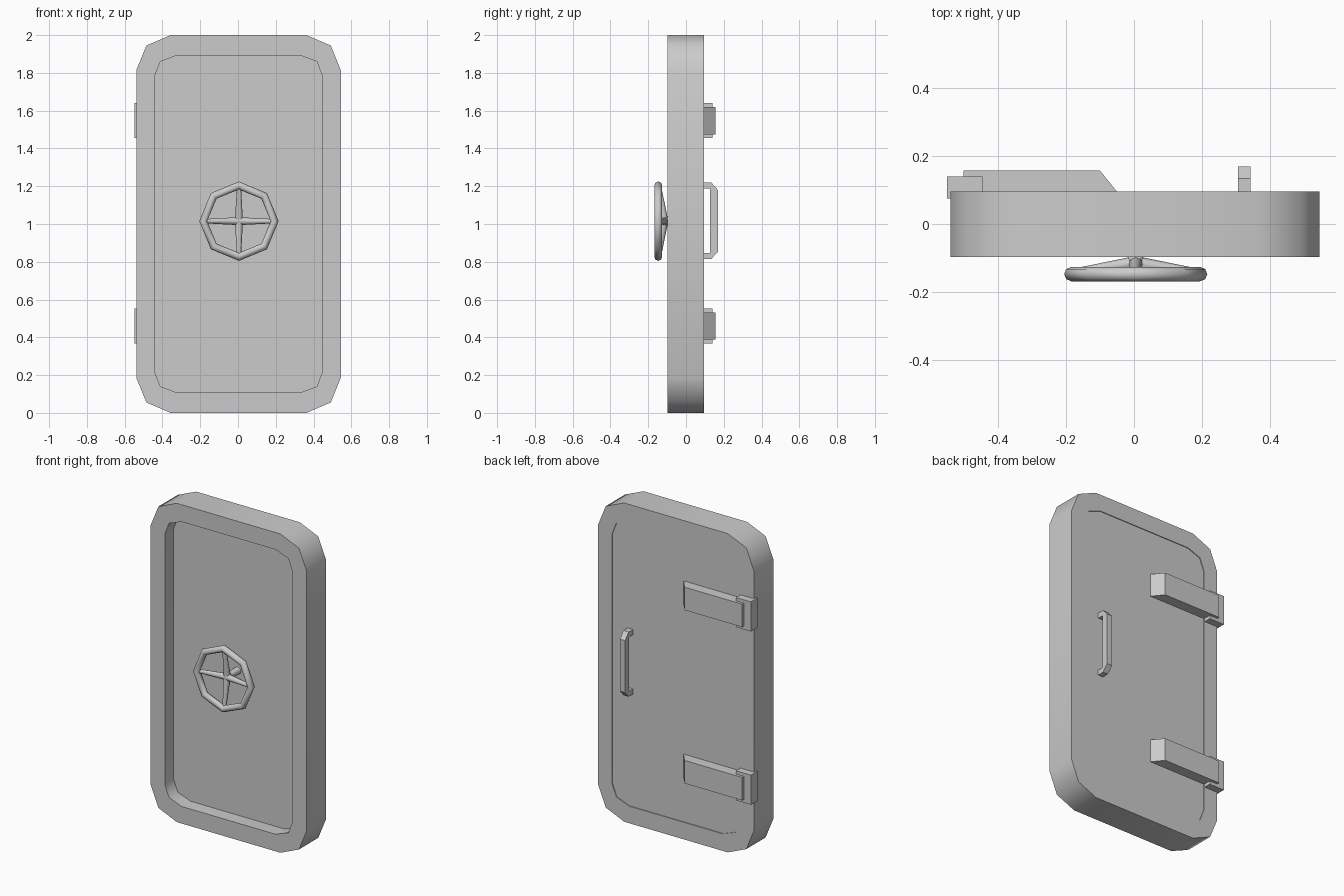
import bpy, bmesh, math
from mathutils import Vector

if "Cube" in bpy.data.objects:
    bpy.data.objects.remove(bpy.data.objects["Cube"])

grey = bpy.data.materials.new("painted steel grey")
grey.diffuse_color = (0.6, 0.6, 0.6, 1)
grey.use_nodes = True
grey.node_tree.nodes["Principled BSDF"].inputs["Base Color"].default_value = grey.diffuse_color


def finish(bm, name, smooth=None):
    bmesh.ops.recalc_face_normals(bm, faces=bm.faces)
    me = bpy.data.meshes.new(name)
    bm.to_mesh(me)
    bm.free()
    me.materials.append(grey)
    ob = bpy.data.objects.new(name, me)
    bpy.context.collection.objects.link(ob)
    if smooth:
        bpy.ops.object.select_all(action='DESELECT')
        ob.select_set(True)
        bpy.context.view_layer.objects.active = ob
        bpy.ops.object.shade_smooth_by_angle(angle=math.radians(smooth))
    return ob


def prism(name, points, offset):
    """Closed profile of 3D points swept by an offset."""
    bm = bmesh.new()
    a = [bm.verts.new(p) for p in points]
    b = [bm.verts.new(Vector(p) + Vector(offset)) for p in points]
    n = len(a)
    bm.faces.new(a)
    bm.faces.new(b[::-1])
    for i in range(n):
        bm.faces.new((a[i], a[(i + 1) % n], b[(i + 1) % n], b[i]))
    return finish(bm, name)


def outline(corner):
    """Mirror one corner's three points into a full rounded rectangle."""
    pts = []
    for sx, sz in ((1, 1), (-1, 1), (-1, -1), (1, -1)):
        part = corner if sx * sz > 0 else corner[::-1]
        pts += [(CX + sx * x, 1 + sz * z) for x, z in part]
    return pts


def tube(name, start, end, r1, r2, sides=8):
    bm = bmesh.new()
    d = Vector(end) - Vector(start)
    bmesh.ops.create_cone(bm, cap_ends=True, segments=sides,
                          radius1=r1, radius2=r2, depth=d.length)
    bm.transform(d.to_track_quat('Z', 'Y').to_matrix().to_4x4())
    bmesh.ops.translate(bm, verts=bm.verts, vec=(Vector(start) + Vector(end)) / 2)
    return finish(bm, name, 50)


CX = 0.003
FRONT, BACK = -0.097, 0.095
outer = outline([(0.541, 0.815), (0.488, 0.945), (0.36, 1.0)])
inner = outline([(0.443, 0.785), (0.414, 0.86), (0.325, 0.893)])

# Door frame: ring with chamfered corners
bm = bmesh.new()
loops = [[bm.verts.new((x, y, z)) for x, z in ring]
         for ring, y in ((outer, FRONT), (outer, BACK), (inner, BACK), (inner, FRONT))]
for k in range(4):
    a, b = loops[k], loops[(k + 1) % 4]
    for i in range(12):
        j = (i + 1) % 12
        bm.faces.new((a[i], a[j], b[j], b[i]))
finish(bm, "door_frame", 60)

# Door panel, recessed deeply in front and slightly behind
prism("door_panel", [(x, -0.01, z) for x, z in inner], (0, BACK - 0.005 + 0.01, 0))

# Hinges: strap with sloped tip and knuckle block
for name, z in (("lower", 0.46), ("upper", 1.547)):
    strap = [(-0.5, 0.08), (-0.5, 0.157), (-0.1, 0.157), (-0.046, 0.09), (-0.046, 0.08)]
    prism(name + "_hinge_strap", [(x, y, z - 0.072) for x, y in strap], (0, 0, 0.144))
    block = [(-0.549, 0.075), (-0.549, 0.14), (-0.445, 0.14), (-0.445, 0.075)]
    prism(name + "_hinge_block", [(x, y, z - 0.093) for x, y in block], (0, 0, 0.186))

# Pull handle on the back
half = [(0.085, 0.17), (0.085, 0.203), (0.133, 0.203), (0.169, 0.163)]
bar = half + [(y, -z) for y, z in half[::-1]] + [(0.128, -0.17), (0.128, 0.17)]
prism("pull_handle", [(0.305, y, 1.017 + z) for y, z in bar], (0.036, 0, 0))

# Handwheel: octagonal rim
C = Vector((0.005, 0, 1.015))
R, N, M = 0.189, 8, 8
bm = bmesh.new()
rings = []
for i in range(N):
    a = i * math.tau / N
    ring = []
    for j in range(M):
        t = j * math.tau / M
        r = R + 0.021 * math.cos(t)
        ring.append(bm.verts.new((C.x + r * math.cos(a), -0.147 + 0.021 * math.sin(t),
                                  C.z + r * math.sin(a))))
    rings.append(ring)
for i in range(N):
    for j in range(M):
        p, q = rings[i], rings[(i + 1) % N]
        bm.faces.new((p[j], p[(j + 1) % M], q[(j + 1) % M], q[j]))
finish(bm, "wheel_rim", 50)

# Spokes, swept back towards the hub
for i in range(4):
    a = i * math.tau / 4
    tip = C + Vector((math.cos(a) * 0.187, -0.143, math.sin(a) * 0.187))
    tube(f"wheel_spoke_{i + 1}", C + Vector((0, -0.115, 0)), tip, 0.021, 0.011)

# Hub and stem joining the wheel to the panel
bm = bmesh.new()
bmesh.ops.create_uvsphere(bm, u_segments=12, v_segments=8, radius=0.026)
bmesh.ops.translate(bm, verts=bm.verts, vec=C + Vector((0, -0.112, 0)))
finish(bm, "wheel_hub", 50)
tube("wheel_stem", C + Vector((0, 0, 0)), C + Vector((0, -0.115, 0)), 0.024, 0.016)
